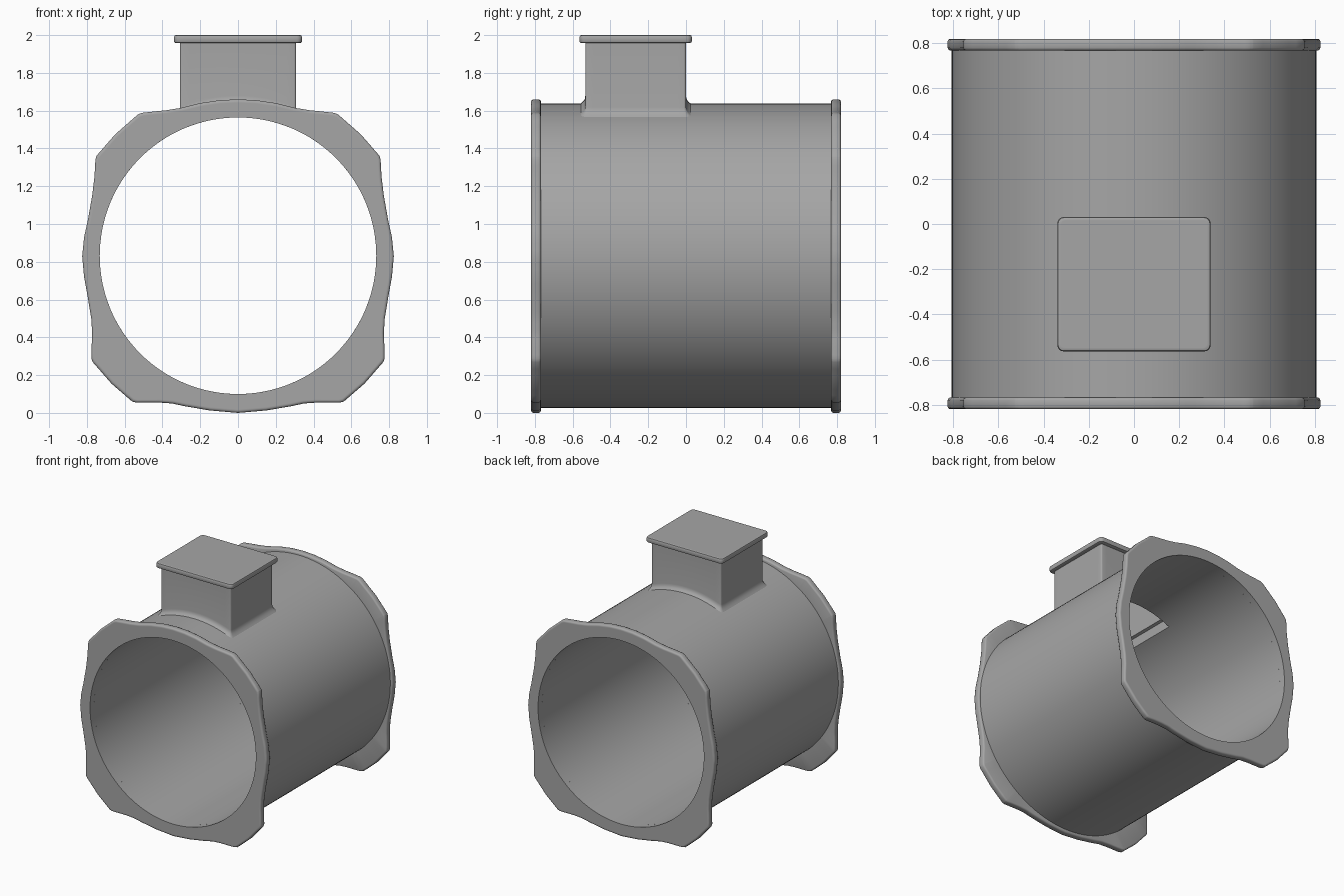
import bpy, bmesh, math

if "Cube" in bpy.data.objects:
    bpy.data.objects.remove(bpy.data.objects["Cube"])

CZ, R_IN, R_OUT = 0.832, 0.732, 0.807     # bore axis height and radii
Y_IN, Y_END = 0.768, 0.82                 # flange inner and outer planes
NECK_X, NECK_Y0, NECK_Y1 = 0.308, -0.533, 0.0

grey = bpy.data.materials.new("dark_grey")
grey.diffuse_color = (0.38, 0.38, 0.38, 1)
grey.use_nodes = True
grey.node_tree.nodes["Principled BSDF"].inputs["Base Color"].default_value = grey.diffuse_color


def loft(name, rings, loop=False, caps=False):
    """Skin a list of equal-length rings into a mesh object."""
    bm = bmesh.new()
    vr = [[bm.verts.new(p) for p in r] for r in rings]
    pairs = list(zip(vr, vr[1:]))
    if loop:
        pairs.append((vr[-1], vr[0]))
    for a, b in pairs:
        n = len(a)
        for i in range(n):
            j = (i + 1) % n
            bm.faces.new((a[i], a[j], b[j], b[i]))
    if caps:
        bm.faces.new(vr[0])
        bm.faces.new(vr[-1])
    bmesh.ops.recalc_face_normals(bm, faces=bm.faces)
    me = bpy.data.meshes.new(name)
    bm.to_mesh(me)
    bm.free()
    me.materials.append(grey)
    ob = bpy.data.objects.new(name, me)
    bpy.context.collection.objects.link(ob)
    return ob


def activate(ob):
    bpy.ops.object.select_all(action='DESELECT')
    ob.select_set(True)
    bpy.context.view_layer.objects.active = ob


def smooth(ob, deg=35):
    activate(ob)
    bpy.ops.object.shade_smooth_by_angle(angle=math.radians(deg))


# Tube body
N = 128
base_angles = [2 * math.pi * i / N for i in range(N)]


def circle(r, y):
    return [(r * math.cos(a), y, CZ + r * math.sin(a)) for a in base_angles]


ys = [-Y_IN, -0.58, 0.06, Y_IN]
tube = loft("tube_body", [circle(R_OUT, y) for y in ys]
            + [circle(R_IN, y) for y in reversed(ys)], loop=True)

# Opening below the neck, a little wider than the neck's inside
WALL, GAP = 0.01, 0.012
bpy.ops.mesh.primitive_cube_add(size=1, location=(0, (NECK_Y0 + NECK_Y1) / 2, 1.6))
cutter = bpy.context.object
cutter.name = "neck_opening_cutter"
cutter.scale = (2 * (NECK_X + GAP), NECK_Y1 - NECK_Y0 + 2 * GAP, 0.6)
cutter.data.materials.append(grey)
cutter.hide_render = True
mod = tube.modifiers.new("opening", 'BOOLEAN')
mod.operation, mod.solver, mod.object = 'DIFFERENCE', 'EXACT', cutter
activate(tube)
bpy.ops.object.modifier_apply(modifier=mod.name)
bpy.data.objects.remove(cutter)
smooth(tube)

# Flange outline, right half from top to bottom
half = [(0, 1.66), (.1, 1.655), (.2, 1.64), (.3, 1.615), (.38, 1.602), (.45, 1.595),
        (.51, 1.588), (.53, 1.58), (.65, 1.475), (.75, 1.36), (.755, 1.34), (.76, 1.25),
        (.772, 1.15), (.795, 1.02), (.815, .93), (.825, .83), (.815, .72), (.795, .61),
        (.777, .5), (.772, .42), (.775, .35), (.775, .285), (.77, .27), (.67, .155),
        (.56, .06), (.54, .055), (.42, .055), (.35, .05), (.28, .035), (.15, .013), (0, 0)]
outline = half + [(-x, z) for x, z in half[-2:0:-1]]

# Subdivide the outline so that the bore stays round
pts = []
for (x0, z0), (x1, z1) in zip(outline, outline[1:] + outline[:1]):
    for t in (0, 1 / 3, 2 / 3):
        pts.append((x0 + (x1 - x0) * t, z0 + (z1 - z0) * t - CZ))


def outer_ring(inset, y):
    ring = []
    for x, z in pts:
        k = 1 - inset / math.hypot(x, z)
        ring.append((x * k, y, CZ + z * k))
    return ring


def bore_ring(y):
    return [(R_IN * x / math.hypot(x, z), y, CZ + R_IN * z / math.hypot(x, z))
            for x, z in pts]


for name, s in (("front_flange", -1), ("back_flange", 1)):
    e = 0.012
    rings = [bore_ring(s * Y_IN), outer_ring(e, s * Y_IN),
             outer_ring(e * .3, s * (Y_IN + e * .3)), outer_ring(0, s * (Y_IN + e)),
             outer_ring(0, s * (Y_END - e)), outer_ring(e * .3, s * (Y_END - e * .3)),
             outer_ring(e, s * Y_END), outer_ring(e * 1.5, s * Y_END),
             bore_ring(s * Y_END)]
    smooth(loft(name, rings, loop=True), 50)


# Square neck with flared foot and capped lid
def rect_ring(off, zf):
    r = 0.012 + max(off, 0) * 0.5
    hx, y0, y1 = NECK_X + off, NECK_Y0 - off, NECK_Y1 + off
    corners = [(hx - r, y1 - r, 0), (-hx + r, y1 - r, 90),
               (-hx + r, y0 + r, 180), (hx - r, y0 + r, 270)]
    ring = []
    for k, (cx, cy, a0) in enumerate(corners):
        for i in range(5):
            a = math.radians(a0 + 22.5 * i)
            ring.append((cx + r * math.cos(a), cy + r * math.sin(a)))
        nx, ny, na = corners[(k + 1) % 4]
        ax, ay = ring[-1]
        bx, by = nx + r * math.cos(math.radians(na)), ny + r * math.sin(math.radians(na))
        n = 16
        ring += [(ax + (bx - ax) * i / n, ay + (by - ay) * i / n) for i in range(1, n)]
    return [(x, y, zf(x)) for x, y in ring]


def on_tube(d):
    return lambda x: CZ + math.sqrt(R_OUT ** 2 - x * x) + d


def flat(z):
    return lambda x: z


neck = loft("neck_with_lid", [
    rect_ring(-WALL, flat(1.955)), rect_ring(-WALL, on_tube(-.01)),
    rect_ring(.03, on_tube(-.004)), rect_ring(.018, on_tube(.004)),
    rect_ring(.008, on_tube(.014)), rect_ring(.002, on_tube(.026)),
    rect_ring(0, on_tube(.04)), rect_ring(0, flat(1.958)),
    rect_ring(.022, flat(1.958)), rect_ring(.028, flat(1.961)),
    rect_ring(.031, flat(1.968)), rect_ring(.031, flat(1.99)),
    rect_ring(.028, flat(1.997)), rect_ring(.021, flat(2.0)),
    rect_ring(.015, flat(2.0))], caps=True)
smooth(neck, 40)
